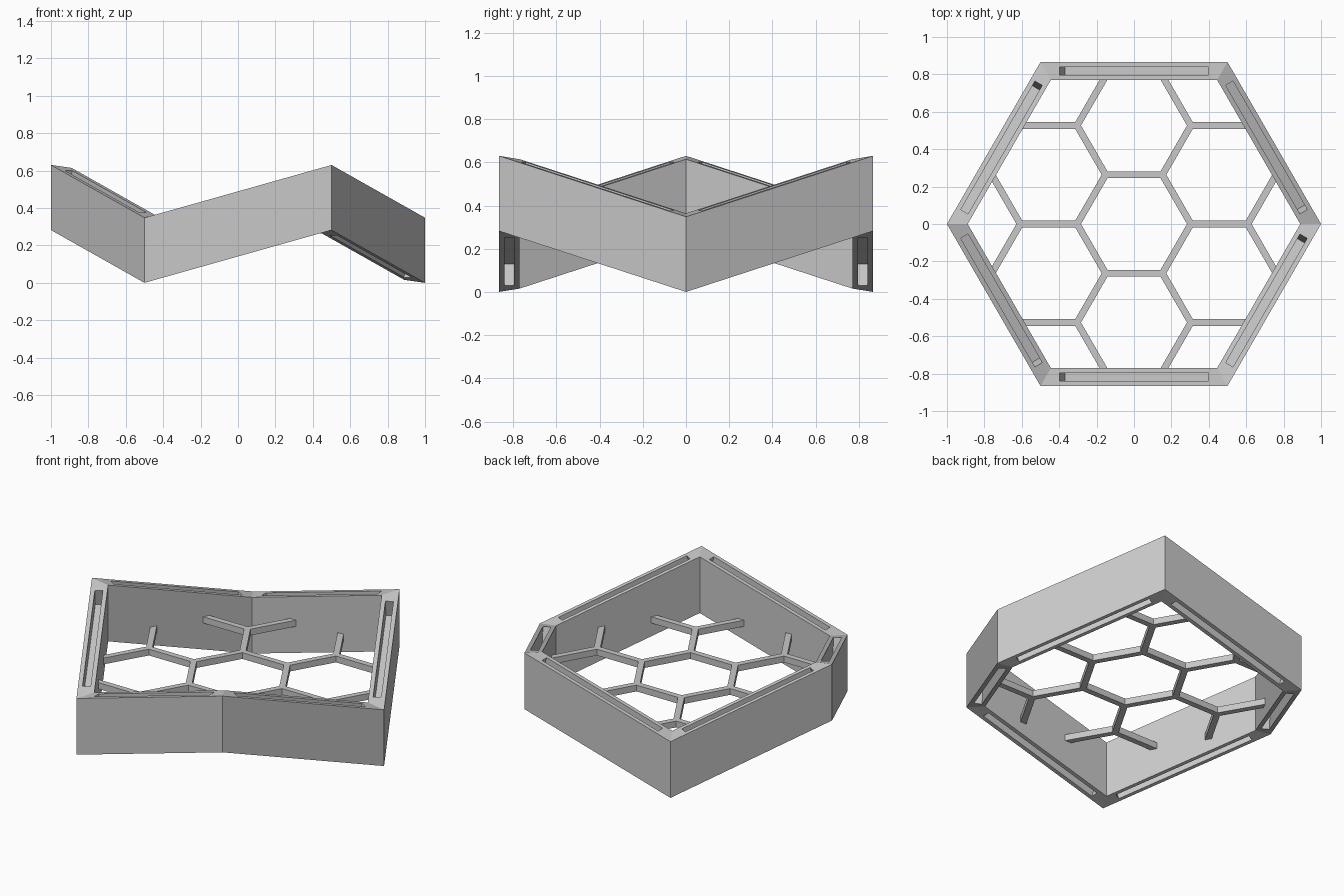
import bpy, bmesh, math
from mathutils import Matrix, Vector

if "Cube" in bpy.data.objects:
    bpy.data.objects.remove(bpy.data.objects["Cube"], do_unlink=True)

RISE, HEIGHT = 0.282, 0.348          # zigzag rise and wall height
OUTER = math.sqrt(3) / 2             # apothems of the frame
INNER = 0.77
SLOPE = math.atan(RISE)
SLOT_LENGTH, SLOT_WIDTH, SLOT_DEPTH = 0.825, 0.045, 0.105
CELL, STRUT = 0.304, 0.036           # honeycomb side and strut width
GRID_BOTTOM, GRID_TOP = 0.264, 0.303

grey = bpy.data.materials.new("warm_grey")
grey.use_nodes = True
grey.diffuse_color = (0.58, 0.58, 0.58, 1)
grey.node_tree.nodes["Principled BSDF"].inputs["Base Color"].default_value = grey.diffuse_color


def make_object(name, bm):
    bmesh.ops.recalc_face_normals(bm, faces=bm.faces)
    mesh = bpy.data.meshes.new(name)
    bm.to_mesh(mesh)
    bm.free()
    mesh.materials.append(grey)
    obj = bpy.data.objects.new(name, mesh)
    bpy.context.collection.objects.link(obj)
    return obj


def cut(obj, cutter):
    """Subtract the cutter, keep the result as plain mesh, drop the cutter."""
    cutter.hide_render = True
    mod = obj.modifiers.new("cut", 'BOOLEAN')
    mod.operation, mod.solver, mod.object = 'DIFFERENCE', 'EXACT', cutter
    bpy.context.view_layer.update()
    result = bpy.data.meshes.new_from_object(
        obj.evaluated_get(bpy.context.evaluated_depsgraph_get()))
    obj.modifiers.clear()
    obj.data = result
    bpy.data.objects.remove(cutter, do_unlink=True)


def hex_prism(bm, x, y, radius, bottom, top):
    z = Matrix.Translation((x, y, (bottom + top) / 2))
    turn = Matrix.Rotation(math.radians(30), 4, 'Z')
    made = bmesh.ops.create_cone(bm, cap_ends=True, segments=6, radius1=radius,
                                 radius2=radius, depth=top - bottom, matrix=z)
    # put a corner on the x axis whichever way the primitive starts
    if not any(abs(v.co.y - y) < 1e-4 for v in made["verts"]):
        bmesh.ops.transform(bm, matrix=z @ turn @ z.inverted(), verts=made["verts"])


# Zigzag frame: six mitred walls, corners alternately low and high
bm = bmesh.new()
loops = []
for k in range(6):
    a = math.radians(60 * k)
    high = k % 2
    corner = []
    for apothem, up in ((OUTER, 0), (OUTER, 1), (INNER, 1), (INNER, 0)):
        r = apothem / OUTER
        along = 1 - r / 2 if not high else r / 2 + 0.0
        # height depends only on the position along the wall
        z = RISE * ((0.5 + along - 0.0) if high else (along - 0.5)) + up * HEIGHT
        corner.append(bm.verts.new((r * math.cos(a), r * math.sin(a), z)))
    loops.append(corner)
for k in range(6):
    p, q = loops[k], loops[(k + 1) % 6]
    for i in range(4):
        j = (i + 1) % 4
        bm.faces.new((p[i], p[j], q[j], q[i]))
frame = make_object("zigzag_frame", bm)

# Blind slots in the upper and lower edge of each wall, square to the slope
bm = bmesh.new()
for k in range(6):
    tilt = -SLOPE if k % 2 == 0 else SLOPE
    turn = Matrix.Rotation(math.radians(60 * k + 120), 4, 'Z')
    lean = Matrix.Rotation(tilt, 4, 'Y')
    size = Matrix.Diagonal((SLOT_LENGTH, SLOT_WIDTH, 2 * SLOT_DEPTH, 1))
    for level in (0, HEIGHT):
        place = Matrix.Translation((0, -(OUTER + INNER) / 2, RISE / 2 + level))
        bmesh.ops.create_cube(bm, size=1, matrix=turn @ place @ lean @ size)
cut(frame, make_object("slot_cutter", bm))

# Honeycomb grid: a hexagonal plate pierced by a lattice of cells
bm = bmesh.new()
hex_prism(bm, 0, 0, 0.782 / OUTER, GRID_BOTTOM, GRID_TOP)
grid = make_object("honeycomb_grid", bm)

bm = bmesh.new()
for i in range(-2, 3):
    for j in range(-2, 3):
        if abs(i + j) <= 2:
            x = 1.5 * CELL * i
            y = math.sqrt(3) * CELL * (j + i / 2)
            hex_prism(bm, x, y, CELL - STRUT / math.sqrt(3), 0, 1)
cut(grid, make_object("cell_cutter", bm))
